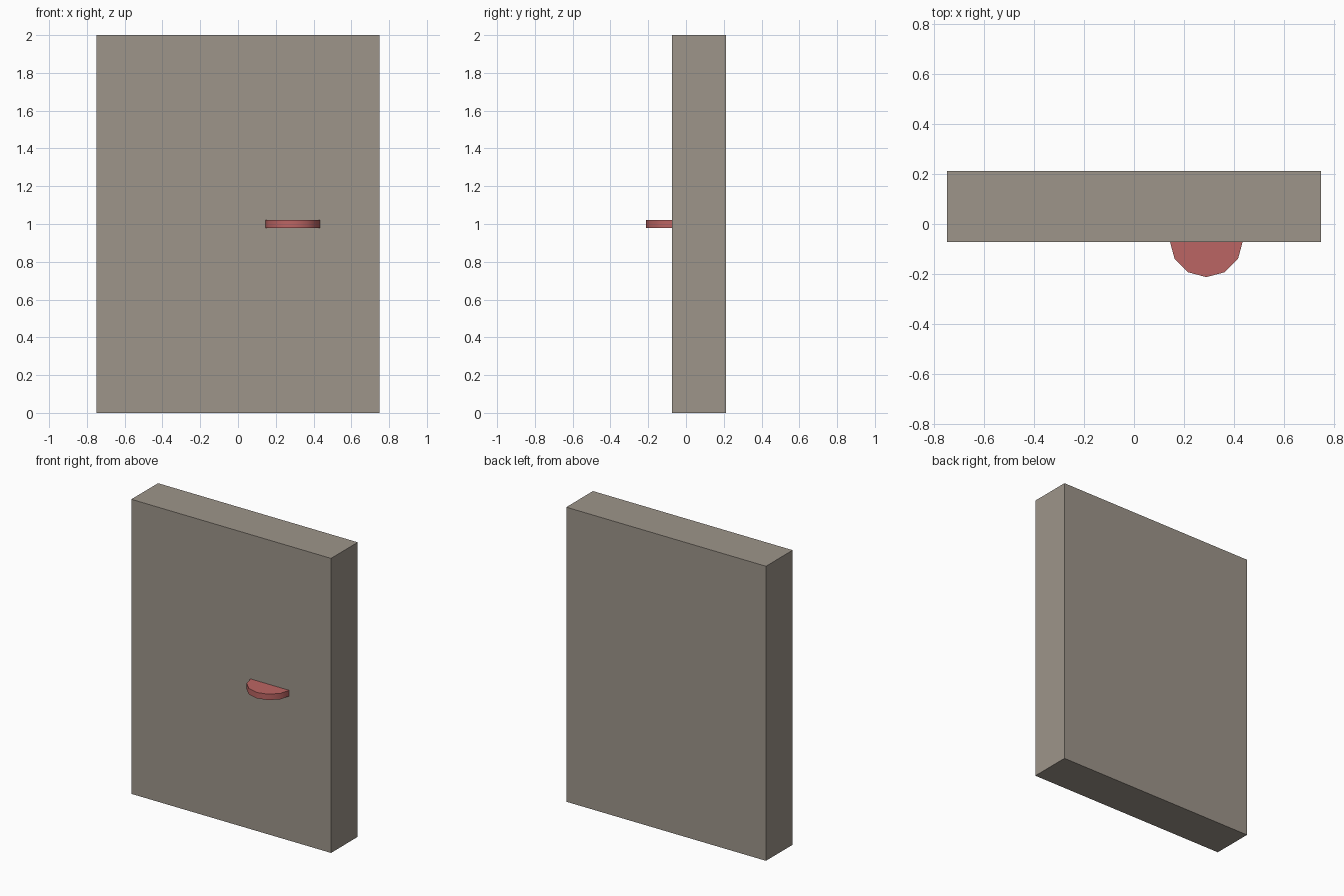
import bpy
import math

default_cube = bpy.data.objects.get("Cube")
if default_cube:
    bpy.data.objects.remove(default_cube, do_unlink=True)


def material(name, colour):
    mat = bpy.data.materials.new(name)
    mat.use_nodes = True
    mat.diffuse_color = colour
    mat.node_tree.nodes["Principled BSDF"].inputs["Base Color"].default_value = colour
    return mat


def finish(name, mat):
    obj = bpy.context.object
    obj.name = obj.data.name = name
    obj.data.materials.append(mat)
    return obj


stone = material("warm grey", (0.34, 0.30, 0.255, 1))
red = material("dusty red", (0.50, 0.13, 0.125, 1))

# Upright slab
front, back = -0.073, 0.213
width, height = 1.5, 2.0
bpy.ops.mesh.primitive_cube_add(size=1, location=(0, (front + back) / 2, height / 2))
slab = finish("slab", stone)
slab.scale = (width, back - front, height)
bpy.ops.object.transform_apply(location=False, rotation=False, scale=True)

# Twelve-sided disc set halfway into the front of the slab
radius = 0.147
bpy.ops.mesh.primitive_cylinder_add(
    vertices=12, radius=radius, depth=0.04, location=(0.29, radius - back, height / 2))
finish("disc_handle", red)
bpy.ops.object.shade_smooth_by_angle(angle=math.radians(40))
